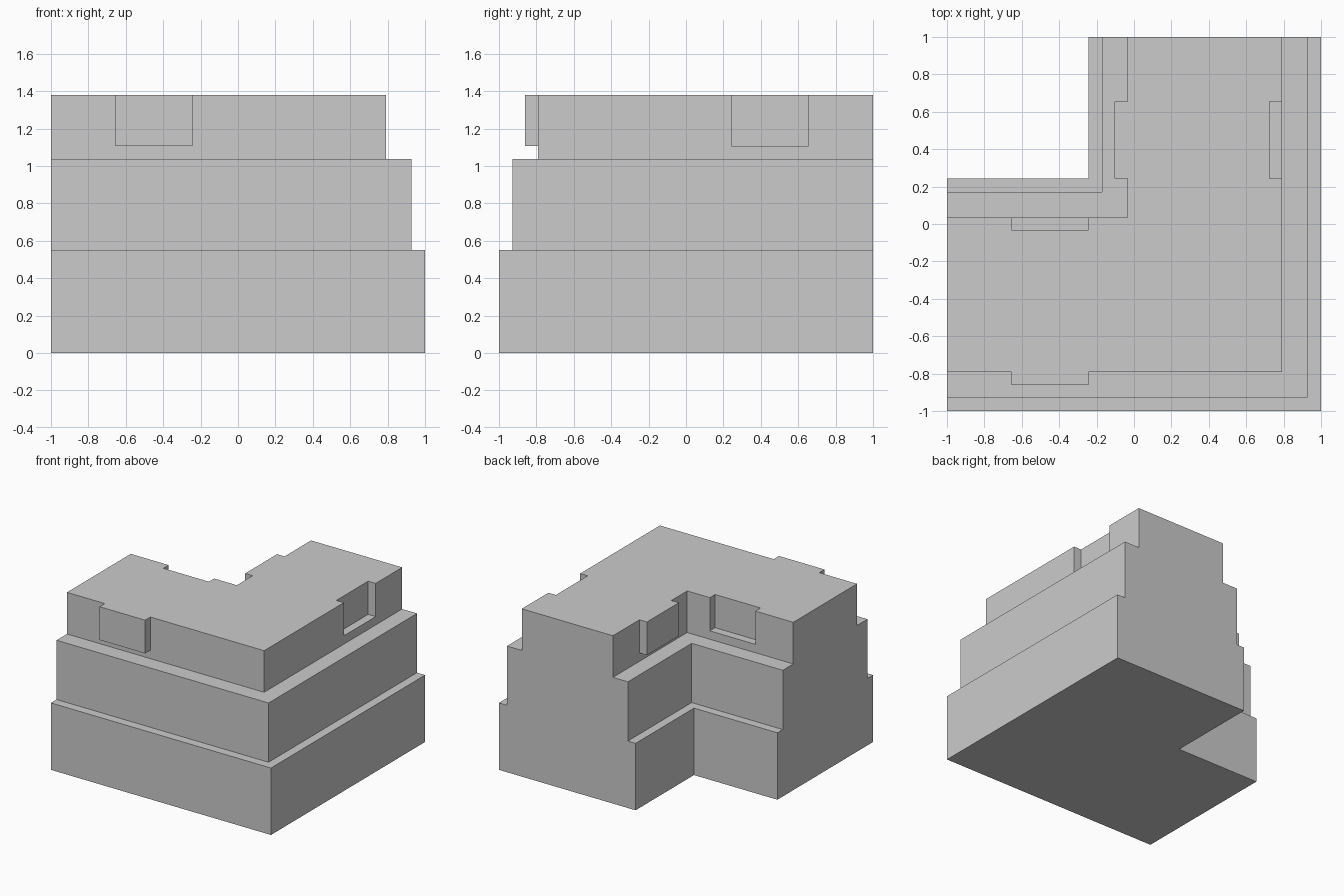
import bpy, bmesh

if "Cube" in bpy.data.objects:
    bpy.data.objects.remove(bpy.data.objects["Cube"])


def prism(name, outline, z0, z1):
    """Solid made by extruding a flat outline from z0 up to z1."""
    bm = bmesh.new()
    face = bm.faces.new([bm.verts.new((x, y, z0)) for x, y in outline])
    top = bmesh.ops.extrude_face_region(bm, geom=[face])["geom"]
    for v in top:
        if isinstance(v, bmesh.types.BMVert):
            v.co.z = z1
    bmesh.ops.recalc_face_normals(bm, faces=bm.faces)
    mesh = bpy.data.meshes.new(name)
    bm.to_mesh(mesh)
    bm.free()
    ob = bpy.data.objects.new(name, mesh)
    bpy.context.collection.objects.link(ob)
    return ob


def corner_tier(name, outer, inner, z0, z1):
    """L-shaped storey: outer walls at +-outer, inner corner at (-inner, inner)."""
    return prism(name, [(-1, -outer), (outer, -outer), (outer, 1),
                        (-inner, 1), (-inner, inner), (-1, inner)], z0, z1)


def block(name, x0, x1, y0, y1, z0, z1):
    return prism(name, [(x0, y0), (x1, y0), (x1, y1), (x0, y1)], z0, z1)


def combine(target, part, operation):
    """Apply a boolean and remove the helper part."""
    mod = target.modifiers.new(part.name, 'BOOLEAN')
    mod.operation = operation
    mod.solver = 'EXACT'
    mod.object = part
    bpy.context.view_layer.objects.active = target
    bpy.ops.object.modifier_apply(modifier=mod.name)
    bpy.data.objects.remove(part)


Z1, Z2, Z_BAY, Z3 = 0.55, 1.037, 1.106, 1.379   # storey heights
A, B = 0.242, 0.656                             # extent of bays along the wall
OUT, INN, STEP = 0.792, 0.036, 0.068            # top storey walls, bay depth

# Top storey
building = corner_tier("stepped_corner_building", OUT, INN, Z2, Z3)

# Projecting bays: front wall and courtyard wall
combine(building, block("front_bay", -B, -A, -OUT - STEP, -OUT + 0.1, Z_BAY, Z3), 'UNION')
combine(building, block("court_bay", -INN - STEP, -INN + 0.1, A, B, Z_BAY, Z3), 'UNION')

# Recesses: right wall and the other courtyard wall
combine(building, block("right_recess", OUT - STEP, OUT + 0.1, A, B, Z_BAY, Z3 + 0.1), 'DIFFERENCE')
combine(building, block("court_recess", -B, -A, INN - STEP, INN + 0.1, Z_BAY, Z3 + 0.1), 'DIFFERENCE')

# Wider storeys below
combine(building, corner_tier("middle_tier", 0.927, 0.172, Z1, Z2), 'UNION')
combine(building, corner_tier("lower_tier", 1.0, 0.242, 0, Z1), 'UNION')

# Merge coplanar faces into clean flat walls
bm = bmesh.new()
bm.from_mesh(building.data)
bmesh.ops.remove_doubles(bm, verts=bm.verts, dist=1e-4)
bmesh.ops.dissolve_limit(bm, angle_limit=0.01, verts=bm.verts, edges=bm.edges)
bm.to_mesh(building.data)
bm.free()
